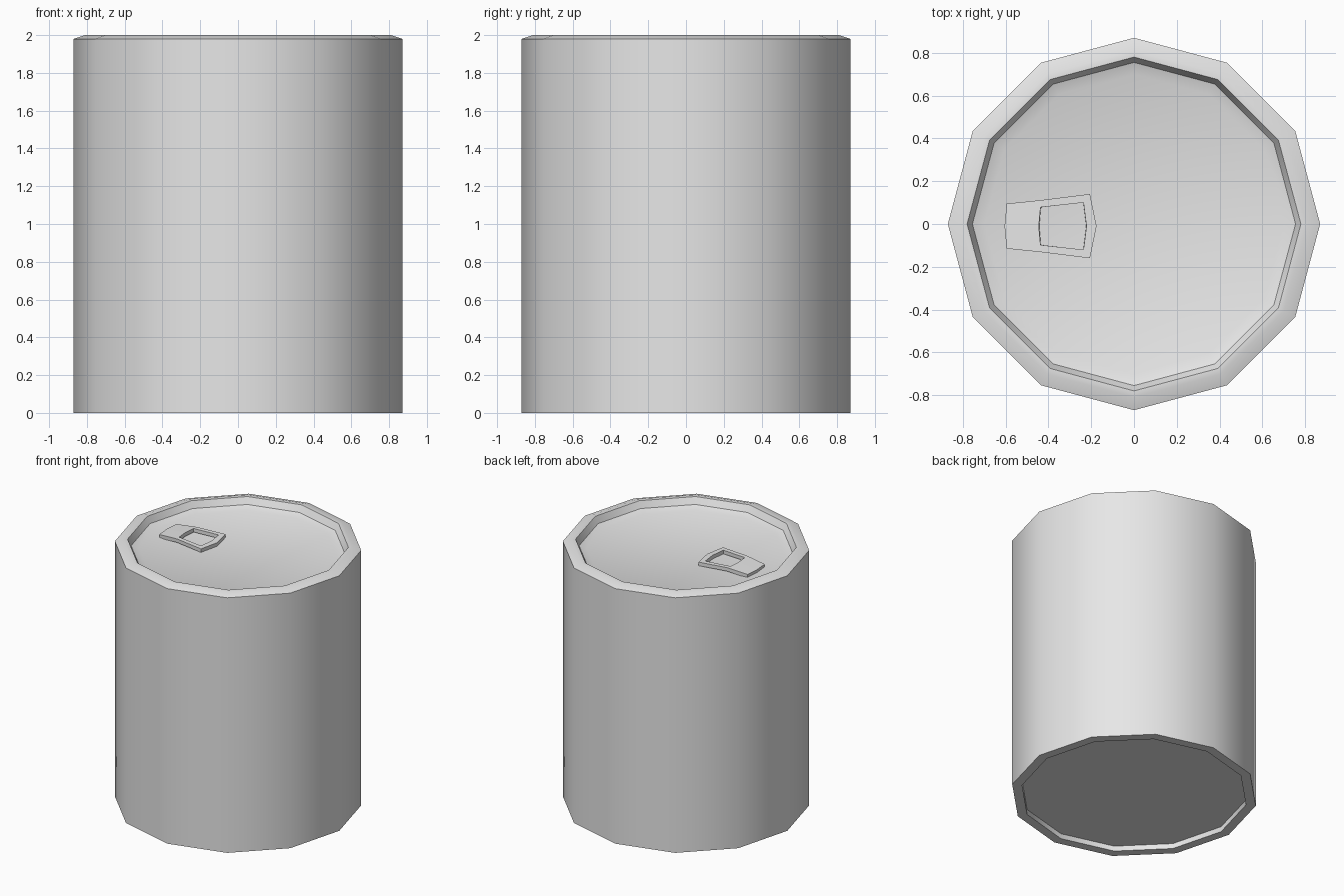
import bpy, bmesh, math

cube = bpy.data.objects.get("Cube")
if cube:
    bpy.data.objects.remove(cube, do_unlink=True)

SIDES = 12

# One plain metal colour for the whole can
metal = bpy.data.materials.new("grey_metal")
metal.use_nodes = True
grey = (0.8, 0.8, 0.8, 1)
metal.diffuse_color = grey
metal.node_tree.nodes["Principled BSDF"].inputs["Base Color"].default_value = grey


def add_object(name, bm):
    mesh = bpy.data.meshes.new(name)
    bm.to_mesh(mesh)
    bm.free()
    mesh.materials.append(metal)
    obj = bpy.data.objects.new(name, mesh)
    bpy.context.collection.objects.link(obj)
    return obj


def lathe(name, profile):
    """Closed twelve-sided turned solid from (radius, height) pairs, bottom first."""
    bm = bmesh.new()
    rings = []
    for r, z in profile:
        angles = [math.tau * i / SIDES for i in range(SIDES)]
        rings.append([bm.verts.new((r * math.cos(a), r * math.sin(a), z)) for a in angles])
    for low, high in zip(rings, rings[1:]):
        for i in range(SIDES):
            j = (i + 1) % SIDES
            bm.faces.new((low[i], low[j], high[j], high[i]))
    bm.faces.new(rings[0][::-1])
    bm.faces.new(rings[-1])
    return add_object(name, bm)


# Can body: recessed base, straight wall, chamfered rim and dished lid
body = lathe("can_body", [
    (0.80, 0.04), (0.80, 0.0), (0.87, 0.0),
    (0.87, 1.98), (0.81, 2.0), (0.78, 2.0),
    (0.755, 1.95), (0.70, 1.93),
])
bpy.ops.object.select_all(action='DESELECT')
body.select_set(True)
bpy.context.view_layer.objects.active = body
bpy.ops.object.shade_smooth_by_angle(angle=math.radians(35))

# Pull tab: half of the bent top plate with its finger hole, then mirrored
points = {
    "end_mid": (-0.605, 0, 1.953), "end_corner": (-0.595, 0.105, 1.953),
    "bend": (-0.43, 0.122, 1.968),
    "tip_corner": (-0.206, 0.15, 1.962), "tip_mid": (-0.175, 0, 1.96),
    "hole_back_mid": (-0.445, 0, 1.968), "hole_back": (-0.437, 0.088, 1.968),
    "hole_front": (-0.236, 0.11, 1.963), "hole_front_mid": (-0.222, 0, 1.962),
}
plates = [
    ("end_mid", "hole_back_mid", "hole_back", "bend", "end_corner"),
    ("hole_back", "hole_front", "tip_corner", "bend"),
    ("hole_front_mid", "tip_mid", "tip_corner", "hole_front"),
]
bm = bmesh.new()
verts = {key: bm.verts.new(co) for key, co in points.items()}
for plate in plates:
    bm.faces.new([verts[key] for key in plate])
tab = add_object("pull_tab", bm)
tab.location.y = -0.01
mirror = tab.modifiers.new("Mirror", 'MIRROR')
mirror.use_axis = (False, True, False)
thick = tab.modifiers.new("Thickness", 'SOLIDIFY')
thick.thickness = 0.028
thick.offset = -1
